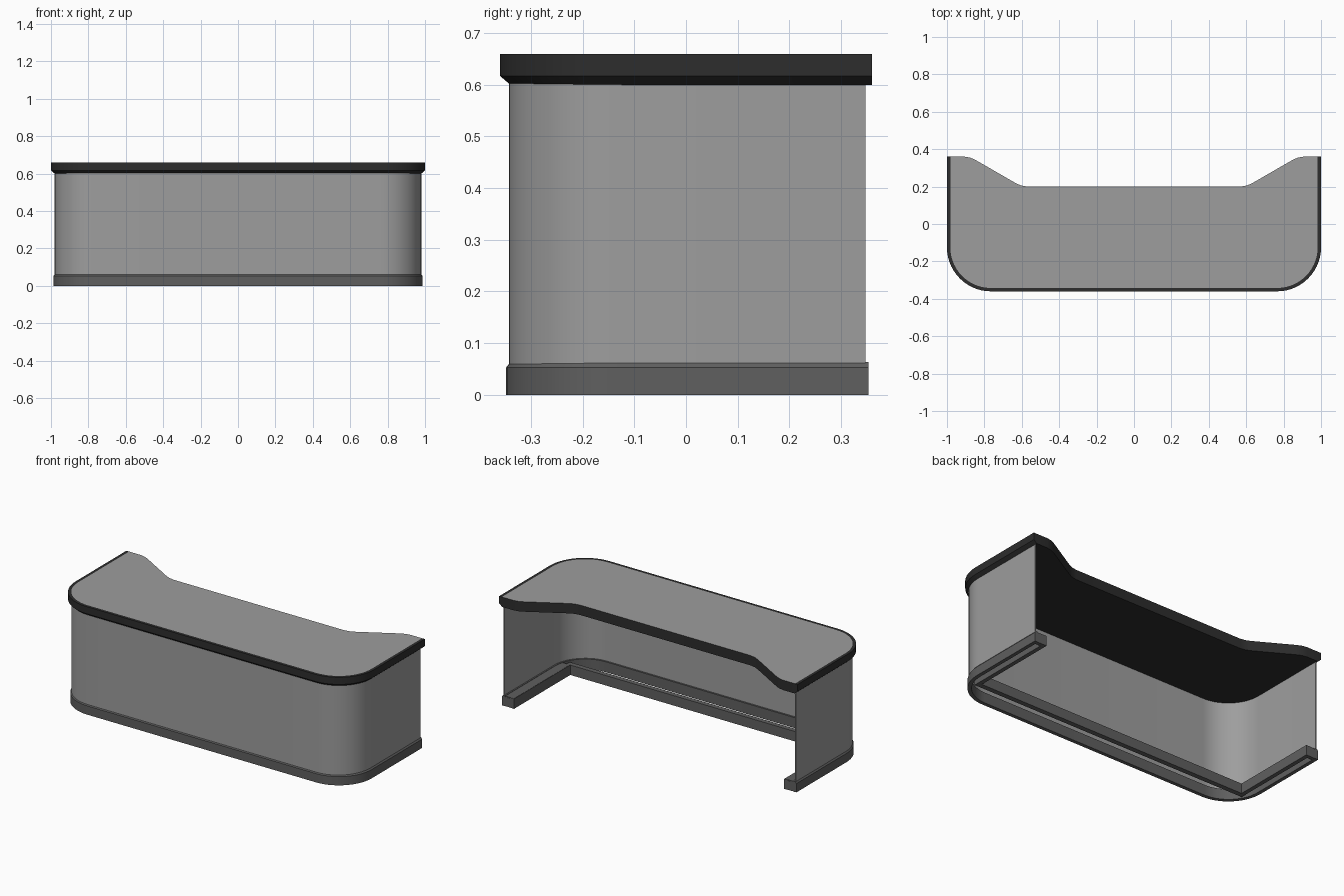
import bpy, bmesh, math

if "Cube" in bpy.data.objects:
    bpy.data.objects.remove(bpy.data.objects["Cube"])


def material(name, v):
    m = bpy.data.materials.new(name)
    m.diffuse_color = (v, v, v, 1)
    m.use_nodes = True
    m.node_tree.nodes["Principled BSDF"].inputs["Base Color"].default_value = m.diffuse_color
    return m


GREY = material("light grey panel", 0.34)
DARK = material("dark edge", 0.026)
MID = material("mid grey base", 0.115)


def u_path(hx, yf, yb, r, n=14):
    """Open U outline: back right, round the front corners, to back left."""
    half = [(hx, yb)]
    for i in range(n + 1):
        a = math.pi / 2 * i / n
        half.append((hx - r + r * math.cos(a), yf + r - r * math.sin(a)))
    return half + [(-x, y) for x, y in reversed(half)]


def finish(name, bm, mats):
    bmesh.ops.recalc_face_normals(bm, faces=bm.faces)
    me = bpy.data.meshes.new(name)
    bm.to_mesh(me)
    bm.free()
    ob = bpy.data.objects.new(name, me)
    bpy.context.collection.objects.link(ob)
    for m in mats:
        me.materials.append(m)
    bpy.ops.object.select_all(action='DESELECT')
    ob.select_set(True)
    bpy.context.view_layer.objects.active = ob
    bpy.ops.object.shade_smooth_by_angle(angle=math.radians(25))
    return ob


def layers(bm, hx, yf, yb, r, section):
    """One ring of vertices along the U for each (inset, z) of the section."""
    return [[bm.verts.new((x, y, z)) for x, y in u_path(hx - d, yf + d, yb, r - d)]
            for d, z in section]


def bridge(bm, a, b):
    for i in range(len(a) - 1):
        bm.faces.new((a[i], a[i + 1], b[i + 1], b[i]))


def sweep(name, hx, yf, yb, r, section, mat):
    bm = bmesh.new()
    rows = layers(bm, hx, yf, yb, r, section)
    for i, row in enumerate(rows):
        bridge(bm, row, rows[(i + 1) % len(rows)])
    for end in (0, -1):
        bm.faces.new([row[end] for row in rows])
    return finish(name, bm, [mat])


def box(name, x0, x1, y0, y1, z0, z1, mat):
    bm = bmesh.new()
    bmesh.ops.create_cube(bm, size=1)
    for v in bm.verts:
        v.co = ((x0 + x1) / 2 + v.co.x * (x1 - x0),
                (y0 + y1) / 2 + v.co.y * (y1 - y0),
                (z0 + z1) / 2 + v.co.z * (z1 - z0))
    return finish(name, bm, [mat])


# Desk top: dark slab with chamfered lower edge, grey surface inside the rim
bm = bmesh.new()
rows = layers(bm, 1.0, -0.36, 0.36, 0.235,
              [(0.02, 0.6), (0, 0.617), (0, 0.66), (0.018, 0.66)])
for a, b in zip(rows, rows[1:]):
    bridge(bm, a, b)
notch = [(-0.905, 0.36), (-0.873, 0.354), (-0.845, 0.341),
         (-0.635, 0.22), (-0.605, 0.206), (-0.57, 0.2)]
notch += [(-x, y) for x, y in reversed(notch)]
low, high = [[bm.verts.new((x, y, z)) for x, y in notch] for z in (0.6, 0.66)]
bridge(bm, [rows[0][-1]] + low + [rows[0][0]], [rows[3][-1]] + high + [rows[3][0]])
for end in (0, -1):
    bm.faces.new([row[end] for row in rows])
bm.faces.new(rows[0] + low)
surface = bm.faces.new(rows[3] + high)
surface.material_index = 1
finish("desk_top", bm, [DARK, GREY])

# Curved privacy panel
sweep("curved_panel", 0.98, -0.343, 0.347, 0.215,
      [(0, 0.03), (0, 0.602), (0.006, 0.602), (0.006, 0.03)], GREY)

# Base strip around the panel, chamfered on top
sweep("base_strip", 0.987, -0.348, 0.353, 0.222,
      [(0, 0), (0, 0.053), (0.008, 0.063), (0.022, 0.063), (0.022, 0)], MID)

# Inner foot frame: side rails with covers and end caps, and a cross rail
for side, s in (("right", 1), ("left", -1)):
    def foot(name, a, b, *rest):
        box(side + name, *sorted((s * a, s * b)), *rest, MID)
    foot("_foot_rail", 0.905, 0.93, -0.185, 0.353, 0, 0.06)
    foot("_foot_cover", 0.907, 0.968, -0.185, 0.351, 0.048, 0.061)
    foot("_foot_cap", 0.925, 0.968, 0.33, 0.352, 0, 0.055)
box("cross_rail", -0.93, 0.93, -0.215, -0.185, 0, 0.06, MID)
